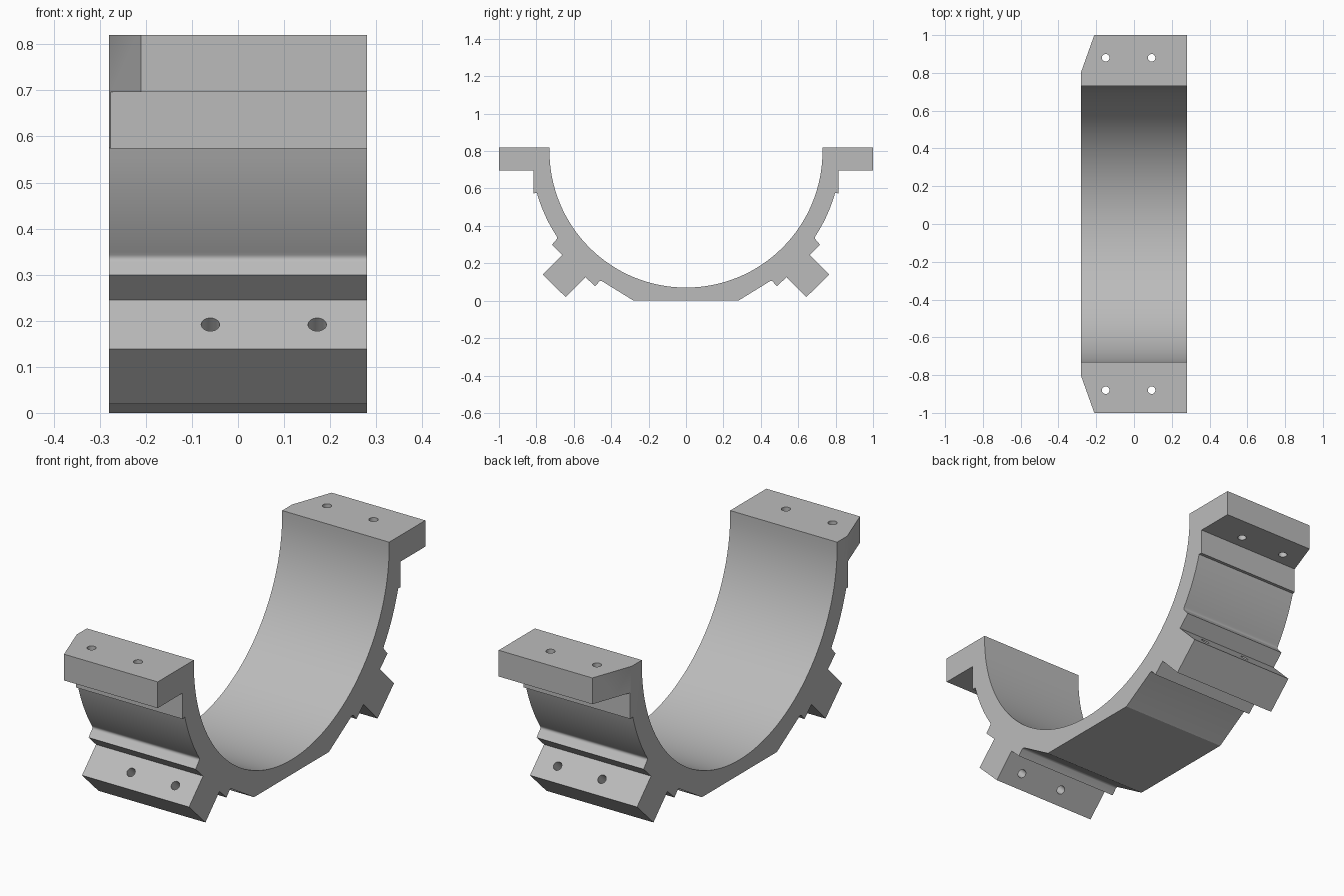
import bpy, bmesh
from math import cos, sin, radians, pi
from mathutils import Matrix, Vector

cube = bpy.data.objects.get("Cube")
if cube:
    bpy.data.objects.remove(cube)

HALF = 0.28      # half width along x
AXIS_Z = 0.80    # height of the bore axis
BORE, SHELL, FILLET = 0.73, 0.828, 0.012


def arc(cy, cz, r, a0, a1, steps):
    """Points on an arc in the y-z plane, angles in degrees."""
    angles = [radians(a0 + (a1 - a0) * i / steps) for i in range(steps + 1)]
    return [(cy + r * cos(a), cz + r * sin(a)) for a in angles]


def fillet(angle, end):
    """Small concave round where the shell meets a 45 degree face."""
    a = radians(angle)
    r = SHELL + FILLET
    return arc(r * cos(a), AXIS_Z + r * sin(a), FILLET, angle + 180, end, 4)


def prism(bm, points, axis, lo, hi):
    """Extrude a closed outline along x or z."""
    def place(p, h):
        return (h, p[0], p[1]) if axis == "x" else (p[0], p[1], h)
    face = bm.faces.new([bm.verts.new(place(p, lo)) for p in points])
    top = bmesh.ops.extrude_face_region(bm, geom=[face])["geom"]
    offset = Vector(place((0, 0), hi - lo))
    bmesh.ops.translate(bm, vec=offset,
                        verts=[v for v in top if isinstance(v, bmesh.types.BMVert)])


def hole(bm, centre, direction, length, radius=0.02):
    rot = Vector(direction).to_track_quat("Z", "Y").to_matrix().to_4x4()
    bmesh.ops.create_cone(bm, cap_ends=True, segments=24, radius1=radius,
                          radius2=radius, depth=length,
                          matrix=Matrix.Translation(centre) @ rot)


def make_object(name, bm):
    bmesh.ops.recalc_face_normals(bm, faces=bm.faces)
    mesh = bpy.data.meshes.new(name)
    bm.to_mesh(mesh)
    bm.free()
    obj = bpy.data.objects.new(name, mesh)
    bpy.context.collection.objects.link(obj)
    return obj


# Outer half profile, from the flat foot up to the flange
outer = [(0.28, 0)]
outer += fillet(-57.2, 45)
outer += [(0.486, 0.077), (0.538, 0.126)]                      # lower ridge
outer += [(0.643, 0.019), (0.766, 0.139), (0.661, 0.245)]      # bolting lug
outer += [(0.717, 0.299)]                                      # upper ridge
outer += fillet(-33.5, 225)[::-1]
outer += arc(0, AXIS_Z, SHELL, -33, -15.7, 10)
outer += [(0.815, 0.574), (0.815, 0.696), (1, 0.696), (1, 0.82), (BORE, 0.82)]

# Full profile: right half, bore, mirrored left half
bore = arc(0, AXIS_Z, BORE, 0, -180, 64)
profile = outer + bore + [(-y, z) for y, z in reversed(outer)]

bm = bmesh.new()
prism(bm, profile, "x", -HALF, HALF)
saddle = make_object("half_ring_saddle", bm)

# Cutter: bolt holes and the sloped flange corners
bm = bmesh.new()
for side in (-1, 1):
    for x in (-0.15, 0.093):
        hole(bm, (x, side * 0.88, 0.76), (0, 0, 1), 0.3)
    for x in (-0.06, 0.172):
        hole(bm, (x, side * 0.656, 0.134), (0, side, 1), 0.26)
    slope = [(-0.28, 0.805), (-0.203, 1.02), (-0.35, 1.02), (-0.35, 0.61)]
    prism(bm, [(x, side * y) for x, y in slope], "z", 0.56, 0.9)
cutter = make_object("hole_cutter", bm)
cutter.hide_render = True

cut = saddle.modifiers.new("holes", "BOOLEAN")
cut.operation = "DIFFERENCE"
cut.solver = "EXACT"
cut.object = cutter
bpy.ops.object.select_all(action="DESELECT")
saddle.select_set(True)
bpy.context.view_layer.objects.active = saddle
bpy.ops.object.modifier_apply(modifier=cut.name)
bpy.data.objects.remove(cutter)

# Plain grey finish
grey = bpy.data.materials.new("plain_grey")
grey.use_nodes = True
colour = (0.5, 0.5, 0.5, 1)
grey.diffuse_color = colour
grey.node_tree.nodes["Principled BSDF"].inputs["Base Color"].default_value = colour
saddle.data.materials.clear()
saddle.data.materials.append(grey)
bpy.ops.object.shade_smooth_by_angle(angle=radians(25))
